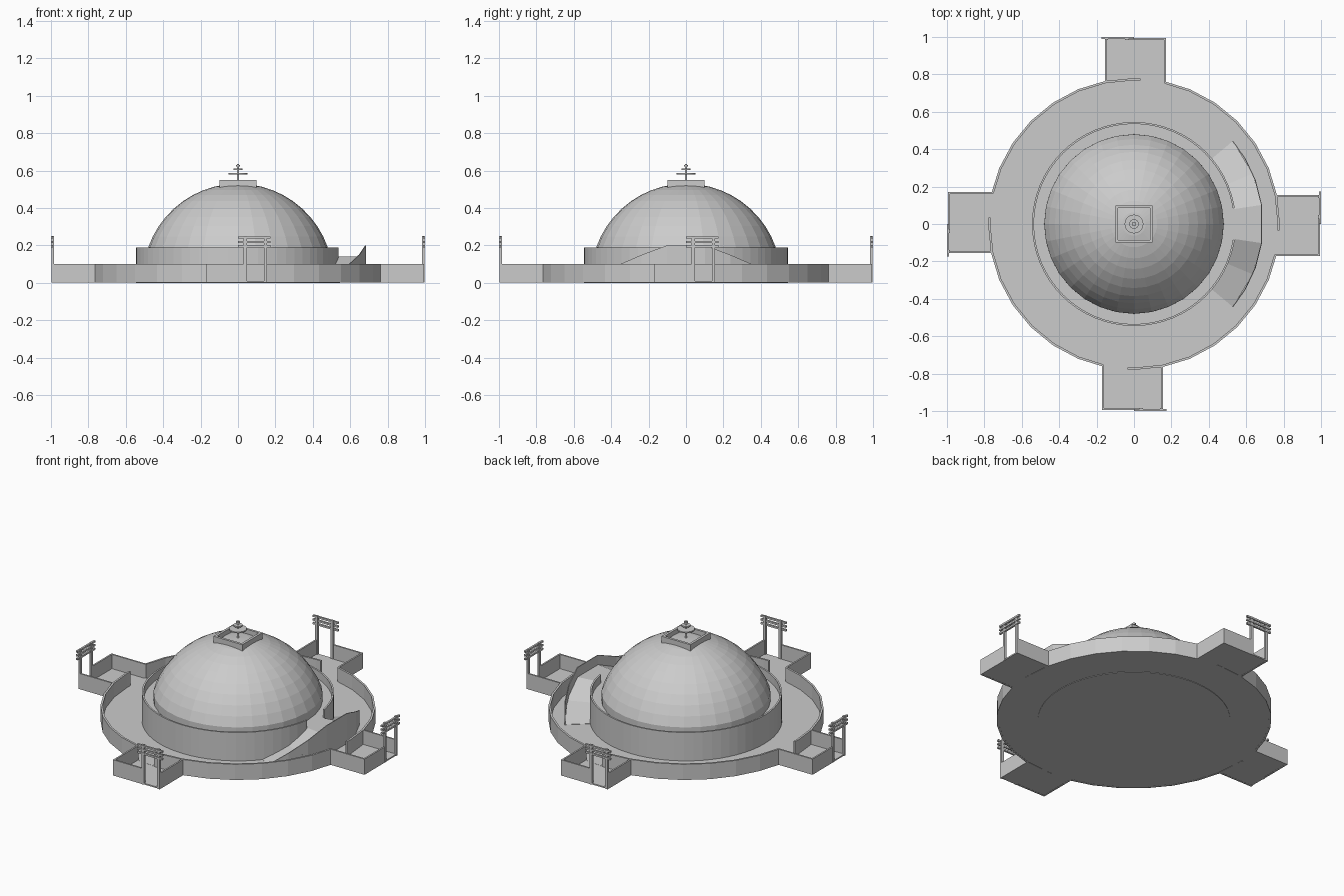
import bpy, bmesh, math
from mathutils import Matrix, Vector

cube = bpy.data.objects.get("Cube")
if cube:
    bpy.data.objects.remove(cube, do_unlink=True)

stone = bpy.data.materials.new("grey_stone")
stone.use_nodes = True
stone.diffuse_color = (0.6, 0.6, 0.6, 1)
stone.node_tree.nodes["Principled BSDF"].inputs["Base Color"].default_value = (0.6, 0.6, 0.6, 1)

SIDES = 32
RING = 0.78
FLOOR = 0.012


def finish(name, bm, turn=0):
    """Turn the mesh about z, then store it as a flat shaded object."""
    bmesh.ops.recalc_face_normals(bm, faces=bm.faces)
    bm.transform(Matrix.Rotation(turn, 4, "Z"))
    mesh = bpy.data.meshes.new(name)
    bm.to_mesh(mesh)
    bm.free()
    mesh.materials.append(stone)
    obj = bpy.data.objects.new(name, mesh)
    bpy.context.collection.objects.link(obj)
    return obj


def box(name, x0, x1, y0, y1, z0, z1, turn=0):
    bm = bmesh.new()
    bmesh.ops.create_cube(bm, size=1)
    for v in bm.verts:
        v.co = Vector((x0 + (v.co.x + 0.5) * (x1 - x0),
                       y0 + (v.co.y + 0.5) * (y1 - y0),
                       z0 + (v.co.z + 0.5) * (z1 - z0)))
    return finish(name, bm, turn)


def lathe(name, profile, sides=SIDES):
    """Spin an (r, z) profile around the z axis."""
    bm = bmesh.new()
    verts = [bm.verts.new((r, 0, z)) for r, z in profile]
    edges = [bm.edges.new(pair) for pair in zip(verts, verts[1:])]
    bmesh.ops.spin(bm, geom=verts + edges, cent=(0, 0, 0), axis=(0, 0, 1),
                   angle=math.tau, steps=sides, use_duplicate=False)
    bmesh.ops.remove_doubles(bm, verts=bm.verts, dist=0.0002)
    return finish(name, bm)


def arc_wall(name, angles, r0, r1, bottom, tops, turn=0):
    """Sweep a rectangular section along a list of angles in degrees."""
    bm = bmesh.new()
    rows = []
    for a, top in zip(angles, tops):
        c, s = math.cos(math.radians(a)), math.sin(math.radians(a))
        section = ((r0, bottom), (r1, bottom), (r1, top), (r0, top))
        rows.append([bm.verts.new((r * c, r * s, z)) for r, z in section])
    for p, q in zip(rows, rows[1:]):
        for i in range(4):
            j = (i + 1) % 4
            bm.faces.new((p[i], p[j], q[j], q[i]))
    bm.faces.new(rows[0])
    bm.faces.new(rows[-1])
    return finish(name, bm, turn)


def steps_between(a, b, step):
    """Both ends plus every multiple of step in between."""
    first, last = math.floor(a / step) + 1, math.ceil(b / step)
    return [a] + [i * step for i in range(first, last)] + [b]


# Courtyard floor
lathe("courtyard_floor", [(0, 0.003), (RING, 0.003), (RING, FLOOR), (0, FLOOR)])

# Four entrances, each with its quarter of the ring wall
quarter = steps_between(-92.6, -12.2, 360 / SIDES)
for k, side in enumerate(("front", "left", "back", "right")):
    t = k * math.pi / 2
    arc_wall(side + "_ring_wall", quarter, RING - 0.012, RING, 0.002,
             [0.1] * len(quarter), t)
    box(side + "_porch_floor", -0.165, 0.155, -0.995, -0.74, 0.003, FLOOR - 0.001, t)
    box(side + "_porch_long_wall", -0.17, -0.16, -0.995, -0.757, 0.002, 0.1, t)
    box(side + "_porch_short_wall", 0.145, 0.155, -0.995, -0.76, 0.002, 0.1, t)
    box(side + "_porch_end_wall", -0.17, 0.035, -0.995, -0.985, 0.002, 0.1, t)
    for x in (0.03, 0.138):
        box(side + "_gate_post", x, x + 0.017, -0.997, -0.984, 0.002, 0.25, t)
    for z in (0.19, 0.213, 0.236):
        box(side + "_gate_beam", 0, 0.175, -1, -0.988, z, z + 0.011, t)

# Drum with a sunken terrace, and its parapet open at the landing
TERRACE = 0.14
lathe("drum", [(0, 0), (0.545, 0), (0.545, TERRACE), (0, TERRACE)], 64)
parapet = steps_between(9, 351, 360 / 64)
arc_wall("drum_parapet", parapet, 0.535, 0.545, TERRACE - 0.002, [0.19] * len(parapet))

# Dome: a spherical cap on a short upright skirt
R, CZ, EDGE = 0.509, 0.021, math.radians(70.5)
rows = 10
cap = [(R * math.sin(EDGE * i / rows), CZ + R * math.cos(EDGE * i / rows))
       for i in range(rows + 1)]
lathe("dome", cap + [(0.48, TERRACE)])

# Curved ramps climbing to a landing, with an outer guard wall
ramp_angles = [-40, -23, -8.5, 8.5, 23, 40]
arc_wall("ramp", ramp_angles, 0.54, 0.69, 0.008,
         [0.014, 0.07, TERRACE, TERRACE, 0.07, 0.014])
guard_angles = [-40, -30.5, -20, -8.5, 8.5, 20, 30.5, 40]
arc_wall("ramp_guard", guard_angles, 0.687, 0.692, 0.008,
         [0.05, 0.1, 0.15, 0.2, 0.2, 0.15, 0.1, 0.05])

# Square railing on top of the dome
for k in range(4):
    box("summit_railing", -0.1, 0.1, -0.1, -0.085, 0.505, 0.55, k * math.pi / 2)

# Mast with three stacked parasols
lathe("mast", [(0, 0.52), (0.006, 0.52), (0.006, 0.635), (0, 0.635)], 12)
for r, z in ((0.05, 0.58), (0.025, 0.603), (0.012, 0.623)):
    lathe("parasol", [(0, z), (r, z), (r, z + 0.008), (0, z + 0.008)], 24)
